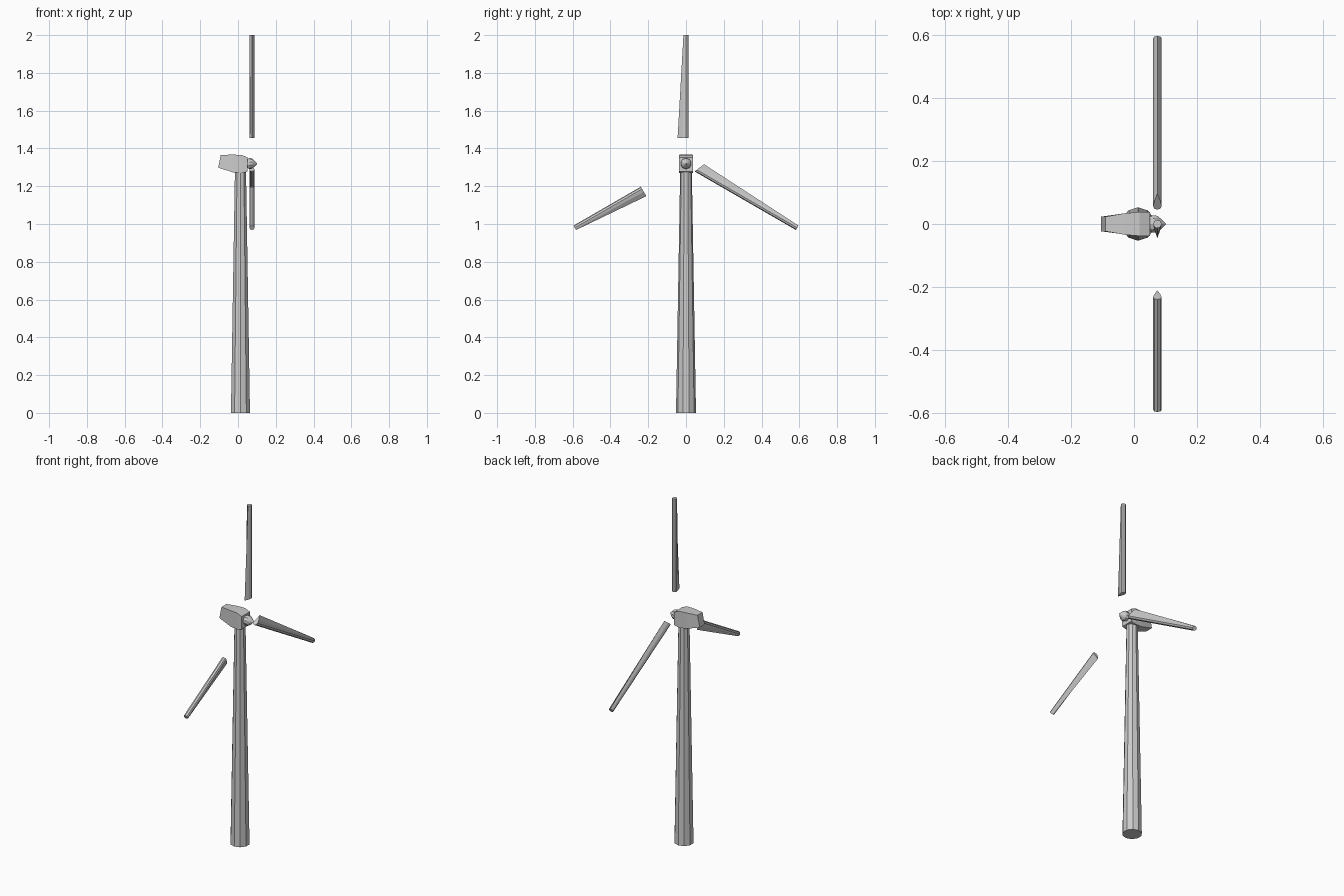
import bpy, bmesh
from math import sin, cos, pi, radians
from mathutils import Vector, Matrix

if "Cube" in bpy.data.objects:
    bpy.data.objects.remove(bpy.data.objects["Cube"])

HUB = Vector((0.074, 0, 1.32))


def loft(name, rings):
    """Skin a list of equal-length point rings and cap both ends."""
    bm = bmesh.new()
    loops = [[bm.verts.new(p) for p in ring] for ring in rings]
    n = len(loops[0])
    for a, b in zip(loops, loops[1:]):
        for i in range(n):
            j = (i + 1) % n
            bm.faces.new((a[i], a[j], b[j], b[i]))
    bm.faces.new(loops[0])
    bm.faces.new(loops[-1])
    bmesh.ops.recalc_face_normals(bm, faces=bm.faces)
    mesh = bpy.data.meshes.new(name)
    bm.to_mesh(mesh)
    bm.free()
    obj = bpy.data.objects.new(name, mesh)
    bpy.context.collection.objects.link(obj)
    return obj


def circle(n, r, start=pi / 2):
    return [(r * cos(start + 2 * pi * i / n), r * sin(start + 2 * pi * i / n)) for i in range(n)]


# Tapered ten-sided tower
loft("tower", [[(0.013 + x, y, z) for x, y in circle(10, r)]
               for z, r in ((0, 0.053), (1.275, 0.031))])

# Nacelle: rear to front sections (bottom x, bottom z, top x, top z, half width)
sections = [(-0.105, 1.298, -0.091, 1.366, 0.023),
            (-0.022, 1.272, -0.030, 1.367, 0.034),
            (0.024, 1.270, 0.018, 1.366, 0.038),
            (0.050, 1.277, 0.050, 1.353, 0.038)]
loft("nacelle", [[(xb, -w, zb), (xb, w, zb), (xt, w, zt), (xt, -w, zt)]
                 for xb, zb, xt, zt, w in sections])

# Pointed hub spinner
loft("hub", [[(x, a, HUB.z + b) for a, b in circle(10, r)]
             for x, r in ((0.046, 0.022), (0.060, 0.029), (0.074, 0.027), (0.086, 0.017), (0.101, 0.002))])


def blade(name, angle, root_lead, root_trail):
    """Blade with teardrop root and round tip, turned about the hub axis."""
    rot = Matrix.Rotation(radians(angle), 3, 'X')
    root, tip = [], []
    for x, y in circle(8, 0.0135):
        ry = y * 3.3 if y < 0 else y          # stretch the trailing side
        if -0.013 < y < -0.005:
            ry = y * 1.9
        t = (0.0135 - ry) / 0.058
        z = root_lead + (root_trail - root_lead) * t
        root.append(HUB + rot @ Vector((x, ry, z)))
        tip.append(HUB + rot @ Vector((x, y, 0.68)))
    loft(name, [root, tip])


# Three blades, each with its own root distance
blade("blade_top", 0, 0.135, 0.135)
blade("blade_right", -120, 0.06, 0.085)
blade("blade_left", 120, 0.268, 0.268)
